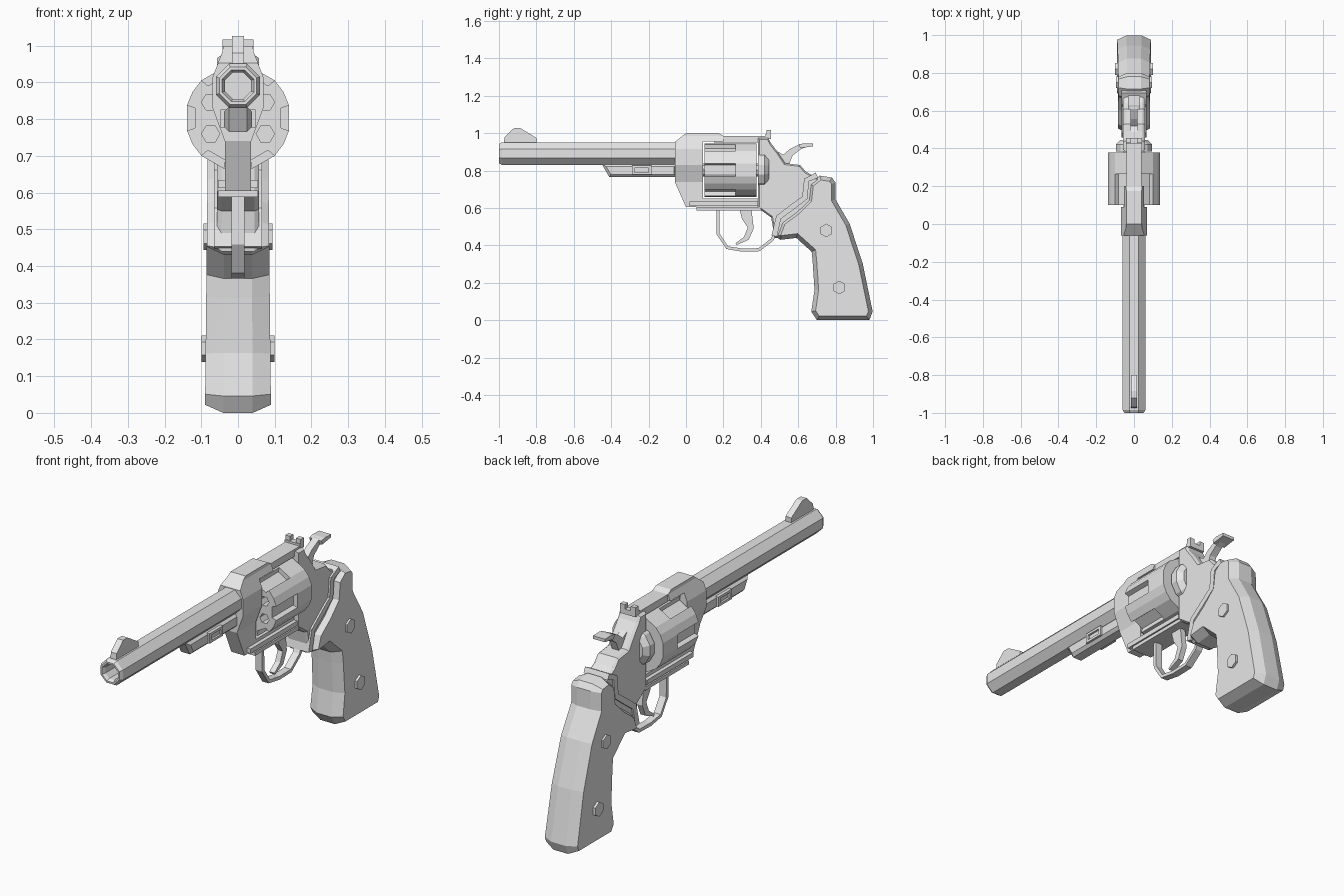
import bpy, bmesh
from math import sin, cos, radians, pi
from mathutils import Vector

cube = bpy.data.objects.get("Cube")
if cube:
    bpy.data.objects.remove(cube, do_unlink=True)

steel = bpy.data.materials.new("plain_grey")
steel.use_nodes = True
steel.diffuse_color = (0.8, 0.8, 0.8, 1)
steel.node_tree.nodes["Principled BSDF"].inputs["Base Color"].default_value = (0.8, 0.8, 0.8, 1)


def finish(name, bm):
    bmesh.ops.recalc_face_normals(bm, faces=bm.faces)
    mesh = bpy.data.meshes.new(name)
    bm.to_mesh(mesh)
    bm.free()
    mesh.materials.append(steel)
    ob = bpy.data.objects.new(name, mesh)
    bpy.context.collection.objects.link(ob)
    return ob


def prism(name, pts, a, b, axis="x", inset=0, depth=0):
    """Extrude a profile from a to b; optionally chamfer both end caps."""
    bm = bmesh.new()
    place = (lambda p, t: (t, p[0], p[1])) if axis == "x" else (lambda p, t: (p[0], t, p[1]))
    lo = [bm.verts.new(place(p, a)) for p in pts]
    hi = [bm.verts.new(place(p, b)) for p in pts]
    caps = [bm.faces.new(lo), bm.faces.new(hi)]
    for i in range(len(pts)):
        j = (i + 1) % len(pts)
        bm.faces.new((lo[i], lo[j], hi[j], hi[i]))
    bmesh.ops.recalc_face_normals(bm, faces=bm.faces)
    if inset:
        bmesh.ops.inset_individual(bm, faces=caps, thickness=inset, depth=depth, use_even_offset=True)
    return finish(name, bm)


def slab(name, pts, half, **kw):
    return prism(name, pts, -half, half, **kw)


def box(name, x0, x1, y0, y1, z0, z1):
    return prism(name, [(y0, z0), (y1, z0), (y1, z1), (y0, z1)], x0, x1)


def lathe(name, profile, n, z, phase=0.0):
    """Turn (y, radius) pairs about an axis along y at height z."""
    bm = bmesh.new()
    rings = []
    for y, r in profile:
        rings.append([bm.verts.new((r * cos(phase + 2 * pi * k / n), y,
                                    z + r * sin(phase + 2 * pi * k / n))) for k in range(n)])
    for p, q in zip(rings, rings[1:]):
        for k in range(n):
            m = (k + 1) % n
            bm.faces.new((p[k], p[m], q[m], q[k]))
    bmesh.ops.remove_doubles(bm, verts=bm.verts, dist=0.0001)
    return finish(name, bm)


def ribbon(name, path, thick, half):
    """Flat band of even thickness following a side-view path."""
    path = [Vector(p) for p in path]
    left, right = [], []
    for i, p in enumerate(path):
        d = (path[min(i + 1, len(path) - 1)] - path[max(i - 1, 0)]).normalized()
        n = Vector((-d.y, d.x)) * thick / 2
        left.append(p + n)
        right.append(p - n)
    return slab(name, left + right[::-1], half)


def boolean(ob, cutters, op="DIFFERENCE"):
    for c in cutters:
        m = ob.modifiers.new("cut", "BOOLEAN")
        m.operation, m.object, m.solver = op, c, "EXACT"
    bpy.context.view_layer.update()
    ev = ob.evaluated_get(bpy.context.evaluated_depsgraph_get())
    mesh = bpy.data.meshes.new_from_object(ev)
    ob.modifiers.clear()
    ob.data = mesh
    for c in cutters:
        bpy.data.objects.remove(c, do_unlink=True)


def mirrored(half):
    return half + [(-x, z) for x, z in reversed(half)]


# Barrel with recessed bore, and front sight
k8 = 1 / cos(pi / 8)
lathe("barrel", [(y, r * k8) for y, r in [(0, 0), (0, .06), (-.985, .06), (-1, .051), (-1, .043),
      (-.985, .036), (-.9, .036), (-.9, 0)]], 8, .891, pi / 8)
slab("front_sight", [(-.975, .94), (-.97, .98), (-.92, 1.027), (-.885, 1.027), (-.8, .975), (-.8, .94)], .016)

# Ejector housing below the barrel, with a small framed catch on each side
slab("ejector_housing", [(-.45, .835), (-.41, .765), (-.05, .765), (-.05, .835)], .024,
     inset=.014, depth=.014)
for s, side in ((1, "left"), (-1, "right")):
    for part, y0, y1, z0, z1 in (("top", -.29, -.185, .815, .827), ("bottom", -.29, -.185, .778, .79),
                                 ("front", -.29, -.275, .778, .827), ("rear", -.2, -.185, .778, .827)):
        box(f"catch_{part}_{side}", s * .03, s * .048, y0, y1, z0, z1)

# Front of the frame: side profile crossed with a front profile
front = slab("frame_front", [(-.06, .953), (0, 1), (.175, 1), (.2, .985), (.2, .955), (.09, .955),
                             (.09, .605), (0, .605), (-.06, .74)], .2)
boolean(front, [prism("section", mirrored([(.04, 1.01), (.042, .985), (.069, .915), (.069, .83),
                                           (.036, .74), (.036, .59)]), -.2, .4, "y")], "INTERSECT")

# Frame bars above and below the cylinder
box("top_strap", -.04, .04, .15, .44, .95, .985)
box("lower_bar", -.036, .036, .05, .4, .605, .652)
box("lower_rail", -.055, .055, .02, .385, .612, .635)
box("guard_plate", -.055, .055, .055, .4, .588, .606)

# Rear of the frame
slab("frame_rear", [(.385, .975), (.44, .975), (.455, .945), (.49, .9), (.53, .84), (.61, .83), (.64, .795),
                    (.72, .75), (.7, .5), (.52, .44), (.475, .44), (.455, .55), (.385, .6)], .045,
     inset=.008, depth=.012)
lathe("recoil_shield", [(.385, 0), (.385, .1), (.42, .1), (.445, .075), (.445, 0)], 12, .805, pi / 12)
ribbon("grip_border", [(.7, .775), (.645, .75), (.635, .655), (.575, .61), (.495, .55), (.472, .45)], .03, .066)

# Rear sight with a notch
box("rear_sight_base", -.042, .042, .425, .455, .97, .995)
for s, side in ((1, "left"), (-1, "right")):
    box("rear_sight_post_" + side, s * .016, s * .042, .43, .455, .99, 1.017)

# Six-shot cylinder: fluted front half and plain rear half
R, CZ = .143, .803


def polar(r, deg):
    return (r * cos(radians(deg)), CZ + r * sin(radians(deg)))


fluted, plain = [], []
for a in range(0, 360, 60):
    fluted += [polar(R, a - 14), polar(.12, a - 13), polar(.12, a + 13), polar(R, a + 14), polar(R, a + 30)]
    plain += [polar(R, a - 14), polar(R, a + 14), polar(R, a + 30)]
drum = prism("cylinder_front", fluted, .1, .265, "y")
holes = []
for a in range(30, 360, 60):
    c = polar(.086, a)
    hexagon = [(c[0] + .025 * cos(k * pi / 3), c[1] + .025 * sin(k * pi / 3)) for k in range(6)]
    hole = prism("chamber_cutter", hexagon, .05, .22, "y")
    hole.hide_render = True
    holes.append(hole)
boolean(drum, holes)
prism("cylinder_rear", plain, .265, .378, "y")
lathe("cylinder_pin", [(.05, 0), (.05, .035), (.4, .035), (.4, 0)], 8, CZ)

# Trigger and its guard
ribbon("trigger_guard", [(.17, .6), (.172, .46), (.22, .388), (.3, .375), (.39, .377), (.46, .43), (.475, .46)],
       .017, .018)
slab("trigger", [(.285, .595), (.35, .595), (.362, .49), (.335, .43), (.27, .402), (.265, .412),
                 (.31, .445), (.33, .495), (.3, .54)], .014)

# Hammer with a broad thumb spur
slab("hammer", [(.47, .84), (.485, .905), (.52, .885), (.555, .915), (.61, .943), (.65, .944),
                (.65, .93), (.61, .912), (.57, .88), (.545, .82)], .018)
slab("hammer_spur", [(.605, .94), (.63, .946), (.68, .945), (.68, .93), (.61, .92)], .033)

# Grip with chamfered rim, slimmer towards the top
grip = slab("grip", [(.715, .773), (.78, .763), (.8, .735), (.8, .645), (.875, .516), (.945, .302), (.998, .046),
                     (.98, 0), (.7, 0), (.67, .046), (.687, .163), (.677, .313), (.672, .366), (.59, .44),
                     (.505, .43), (.48, .447), (.51, .527), (.59, .586), (.65, .645), (.66, .73)],
            .04, inset=.022, depth=.05)
for v in grip.data.vertices:
    v.co.x *= 1 - .12 * v.co.z

# Grip screws
for s, side in ((1, "left"), (-1, "right")):
    for part, y, z, x in (("lower", .82, .175, .1), ("upper", .75, .48, .094)):
        prism(f"grip_screw_{part}_{side}", [(y + .036 * sin(k * pi / 3), z + .036 * cos(k * pi / 3))
                                            for k in range(6)], s * .06, s * x)
